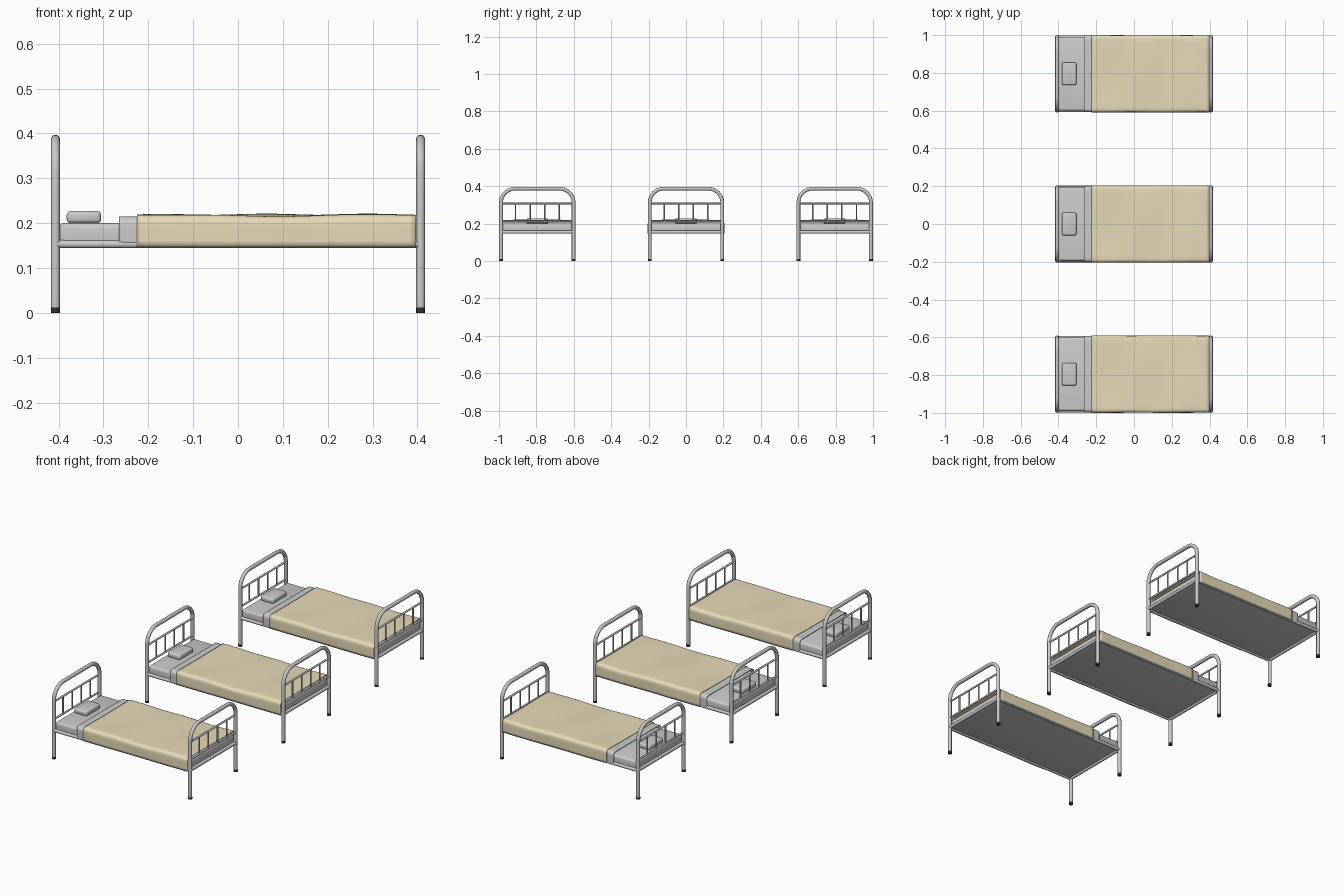
import bpy, bmesh, math
from mathutils import Vector

if "Cube" in bpy.data.objects:
    bpy.data.objects.remove(bpy.data.objects["Cube"])

PITCH, PY, PX, R = 0.795, 0.194, 0.407, 0.01

blanket_mat = bpy.data.materials.new("blanket_cream")
blanket_mat.diffuse_color = (0.80, 0.70, 0.48, 1)
blanket_mat.use_nodes = True
blanket_mat.node_tree.nodes["Principled BSDF"].inputs["Base Color"].default_value = blanket_mat.diffuse_color
rubber_mat = bpy.data.materials.new("foot_rubber")
rubber_mat.diffuse_color = (0.03, 0.03, 0.03, 1)
rubber_mat.use_nodes = True
rubber_mat.node_tree.nodes["Principled BSDF"].inputs["Base Color"].default_value = rubber_mat.diffuse_color


def finish(name, bm, mat=None, angle=40):
    bmesh.ops.recalc_face_normals(bm, faces=bm.faces)
    me = bpy.data.meshes.new(name)
    bm.to_mesh(me)
    bm.free()
    ob = bpy.data.objects.new(name, me)
    bpy.context.collection.objects.link(ob)
    if mat:
        me.materials.append(mat)
    bpy.ops.object.select_all(action='DESELECT')
    ob.select_set(True)
    bpy.context.view_layer.objects.active = ob
    bpy.ops.object.shade_smooth_by_angle(angle=math.radians(angle))
    return ob


def tube(bm, pts, r, n=12):
    """Sweep a circle along a planar path."""
    pts = [Vector(p) for p in pts]
    normal = Vector((1, 0, 0)) if abs((pts[1] - pts[0]).x) < 1e-6 else Vector((0, 1, 0))
    rings = []
    for i, p in enumerate(pts):
        t = (pts[min(i + 1, len(pts) - 1)] - pts[max(i - 1, 0)]).normalized()
        b = t.cross(normal)
        rings.append([bm.verts.new(p + r * (math.cos(a) * normal + math.sin(a) * b))
                      for a in (2 * math.pi * k / n for k in range(n))])
    for a, b in zip(rings, rings[1:]):
        for k in range(n):
            bm.faces.new((a[k], a[(k + 1) % n], b[(k + 1) % n], b[k]))
    bm.faces.new(rings[0])
    bm.faces.new(rings[-1])


def rounded_box(name, x0, x1, hy, z0, z1, r, y):
    bm = bmesh.new()
    bmesh.ops.create_cube(bm, size=1)
    for v in bm.verts:
        v.co = ((x0 + x1) / 2 + v.co.x * (x1 - x0), y + v.co.y * 2 * hy,
                (z0 + z1) / 2 + v.co.z * (z1 - z0))
    bmesh.ops.bevel(bm, geom=bm.edges[:], offset=r, segments=4, profile=0.5, affect='EDGES')
    return finish(name, bm)


def cover(name, x0, x1, nx, hy, zb, zt, r, y, wave, mat=None):
    """Cloth draped over the mattress: an open-bottomed shell."""
    half = [(hy, zb + (zt - r - zb) * k / 4) for k in range(4)]
    half += [(hy - r + r * math.cos(a), zt - r + r * math.sin(a))
             for a in (math.pi / 2 * k / 5 for k in range(6))]
    top = [((hy - r) * (1 - k / 8), zt) for k in range(1, 8)]
    half += top
    prof = half + [(0, zt)] + [(-a, b) for a, b in reversed(half)]
    bm = bmesh.new()
    rows = []
    for i in range(nx + 1):
        x = x0 + (x1 - x0) * i / nx
        row = []
        for py, pz in prof:
            f = (pz - zb) / (zt - zb)
            dz = wave * f * (math.sin(9 * x + 12 * py) + 0.7 * math.sin(21 * x - 9 * py + 1))
            dy = wave * 0.4 * math.sin(17 * x + 25 * pz) * (1 if py > 0 else -1) * min(1, abs(py) / hy)
            row.append(bm.verts.new((x, y + py + dy, pz + dz)))
        rows.append(row)
    for a, b in zip(rows, rows[1:]):
        for k in range(len(prof) - 1):
            bm.faces.new((a[k], a[k + 1], b[k + 1], b[k]))
    ob = finish(name, bm, mat, 60)
    sol = ob.modifiers.new("thickness", 'SOLIDIFY')
    sol.thickness, sol.offset = 0.003, -1
    return ob


def end_frame(name, x, y):
    # arched tube with two legs
    c, zt = 0.075, 0.387
    arc = [(PY - c + c * math.cos(a), zt - c + c * math.sin(a))
           for a in (math.pi / 2 * k / 8 for k in range(9))]
    path = [(PY, 0.01)] + arc + [(-a, b) for a, b in reversed(arc)] + [(-PY, 0.01)]
    bm = bmesh.new()
    tube(bm, [(x, y + a, b) for a, b in path], R, 16)
    # crossbars and spindles
    for z, r in ((0.307, 0.005), (0.212, 0.005), (0.155, 0.009)):
        tube(bm, [(x, y - PY, z), (x, y + PY, z)], r)
    for k in range(1, 5):
        s = y - PY + 2 * PY * k / 5
        tube(bm, [(x, s, 0.212), (x, s, 0.307)], 0.004, 10)
    finish(name, bm)
    # rubber feet
    bm = bmesh.new()
    for s in (-PY, PY):
        tube(bm, [(x, y + s, 0), (x, y + s, 0.012)], R + 0.0004, 16)
    finish(name + "_feet", bm, rubber_mat)


for i in (-1, 0, 1):
    y, tag = i * PITCH, f"_{i + 2}"
    end_frame("headboard" + tag, -PX, y)
    end_frame("footboard" + tag, PX, y)
    # side rails
    bm = bmesh.new()
    for s in (-PY, PY):
        tube(bm, [(-PX, y + s, 0.153), (PX, y + s, 0.153)], 0.009)
    finish("side_rails" + tag, bm)
    # bedding
    rounded_box("mattress" + tag, -0.4, 0.4, 0.195, 0.15, 0.2, 0.012, y)
    rounded_box("pillow" + tag, -0.382, -0.305, 0.06, 0.2, 0.227, 0.009, y)
    cover("sheet_fold" + tag, -0.265, -0.215, 6, 0.202, 0.149, 0.214, 0.018, y, 0.001)
    cover("blanket" + tag, -0.225, 0.397, 40, 0.204, 0.147, 0.218, 0.018, y, 0.0018, blanket_mat)
